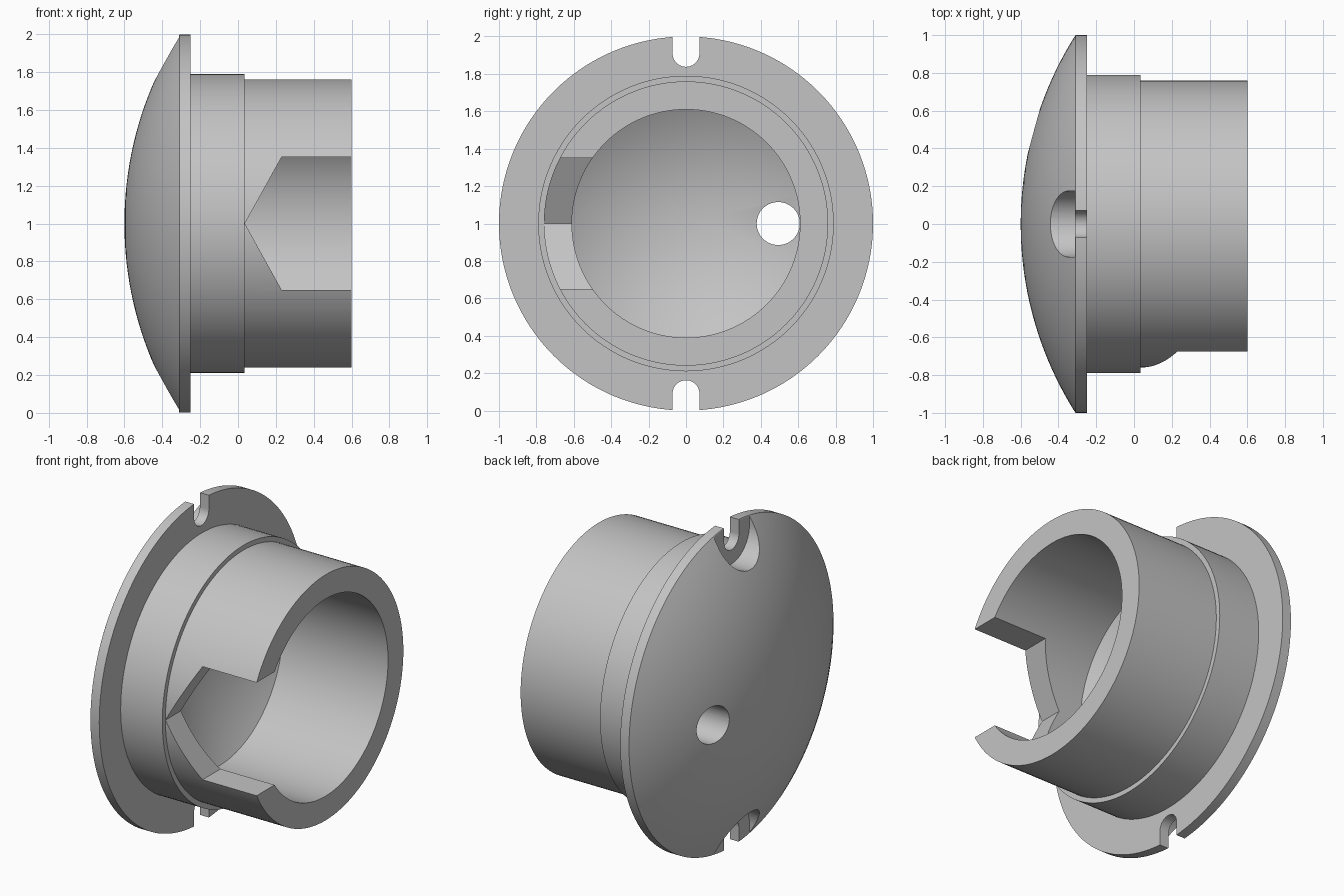
import bpy, bmesh, math
from mathutils import Matrix, Vector

cube = bpy.data.objects.get("Cube")
if cube:
    bpy.data.objects.remove(cube, do_unlink=True)

SEGMENTS = 128
AXIS_Z = 1.0

grey = bpy.data.materials.new("plain grey")
grey.use_nodes = True
colour = (0.55, 0.55, 0.55, 1)
grey.diffuse_color = colour
grey.node_tree.nodes["Principled BSDF"].inputs["Base Color"].default_value = colour


def make_object(name, bm):
    bmesh.ops.recalc_face_normals(bm, faces=bm.faces)
    mesh = bpy.data.meshes.new(name)
    bm.to_mesh(mesh)
    bm.free()
    mesh.materials.append(grey)
    obj = bpy.data.objects.new(name, mesh)
    bpy.context.collection.objects.link(obj)
    return obj


def lathe(name, profile):
    """Turn (x, radius) points around the x axis of the plug."""
    bm = bmesh.new()
    verts = [bm.verts.new((x, 0, AXIS_Z + r)) for x, r in profile]
    edges = [bm.edges.new(pair) for pair in zip(verts, verts[1:])]
    bmesh.ops.spin(bm, geom=verts + edges, cent=(0, 0, AXIS_Z), axis=(1, 0, 0),
                   angle=math.tau, steps=SEGMENTS, use_duplicate=False)
    bmesh.ops.remove_doubles(bm, verts=bm.verts, dist=0.0001)
    return make_object(name, bm)


def prism(name, outline, sweep):
    """Extrude a flat outline along a sweep vector."""
    bm = bmesh.new()
    face = bm.faces.new([bm.verts.new(p) for p in outline])
    ext = bmesh.ops.extrude_face_region(bm, geom=[face], use_keep_orig=True)
    moved = [g for g in ext["geom"] if isinstance(g, bmesh.types.BMVert)]
    bmesh.ops.translate(bm, verts=moved, vec=sweep)
    return make_object(name, bm)


def slot_outline(x, side, centre, radius):
    """U shape with its round end towards the axis, open at the rim."""
    arc = [(radius * math.cos(a), centre - radius * math.sin(a))
           for a in (math.pi * i / 32 for i in range(33))]
    pts = arc + [(-radius, 1.2), (radius, 1.2)]
    return [(x, y, AXIS_Z + side * r) for y, r in pts]


# Domed flange, stepped collar, tube and bore with a conical bottom
DOME_R, DOME_TIP = 1.869, -0.6
rim_angle = math.asin(1 / DOME_R)
dome = [(DOME_TIP + DOME_R * (1 - math.cos(a)), DOME_R * math.sin(a))
        for a in (rim_angle * i / 20 for i in range(21))]
body = lathe("flanged_plug", dome + [
    (-0.25, 1), (-0.25, 0.79), (0.035, 0.79), (0.035, 0.76),
    (0.6, 0.76), (0.6, 0.61), (-0.12, 0.61), (-0.465, 0)])

cutters = []

# Pointed side opening in the tube wall
opening = [(0.036, 0), (0.23, -0.35), (0.7, -0.35), (0.7, 0.35), (0.23, 0.35)]
cutters.append(prism("opening_cutter",
                     [(x, -1, AXIS_Z + z) for x, z in opening], (0, 0.7, 0)))

# Round hole through the dome
hole = [(-0.8, 0.493 + 0.115 * math.cos(a), AXIS_Z + 0.115 * math.sin(a))
        for a in (math.tau * i / 64 for i in range(64))]
cutters.append(prism("hole_cutter", hole, (0.75, 0, 0)))

# Rim slots with wider pockets in the dome, top and bottom
for side, label in ((1, "top"), (-1, "bottom")):
    cutters.append(prism(label + "_pocket_cutter",
                         slot_outline(-0.8, side, 0.925, 0.175), (0.488, 0, 0)))
    cutters.append(prism(label + "_slot_cutter",
                         slot_outline(-0.7, side, 0.91, 0.072), (0.6, 0, 0)))

bpy.ops.object.select_all(action='DESELECT')
bpy.context.view_layer.objects.active = body
body.select_set(True)
for cutter in cutters:
    cutter.hide_render = True
    mod = body.modifiers.new(cutter.name, 'BOOLEAN')
    mod.operation = 'DIFFERENCE'
    mod.solver = 'EXACT'
    mod.object = cutter
    bpy.ops.object.modifier_apply(modifier=mod.name)
for cutter in cutters:
    bpy.data.objects.remove(cutter, do_unlink=True)

bpy.ops.object.shade_smooth_by_angle(angle=math.radians(25))
